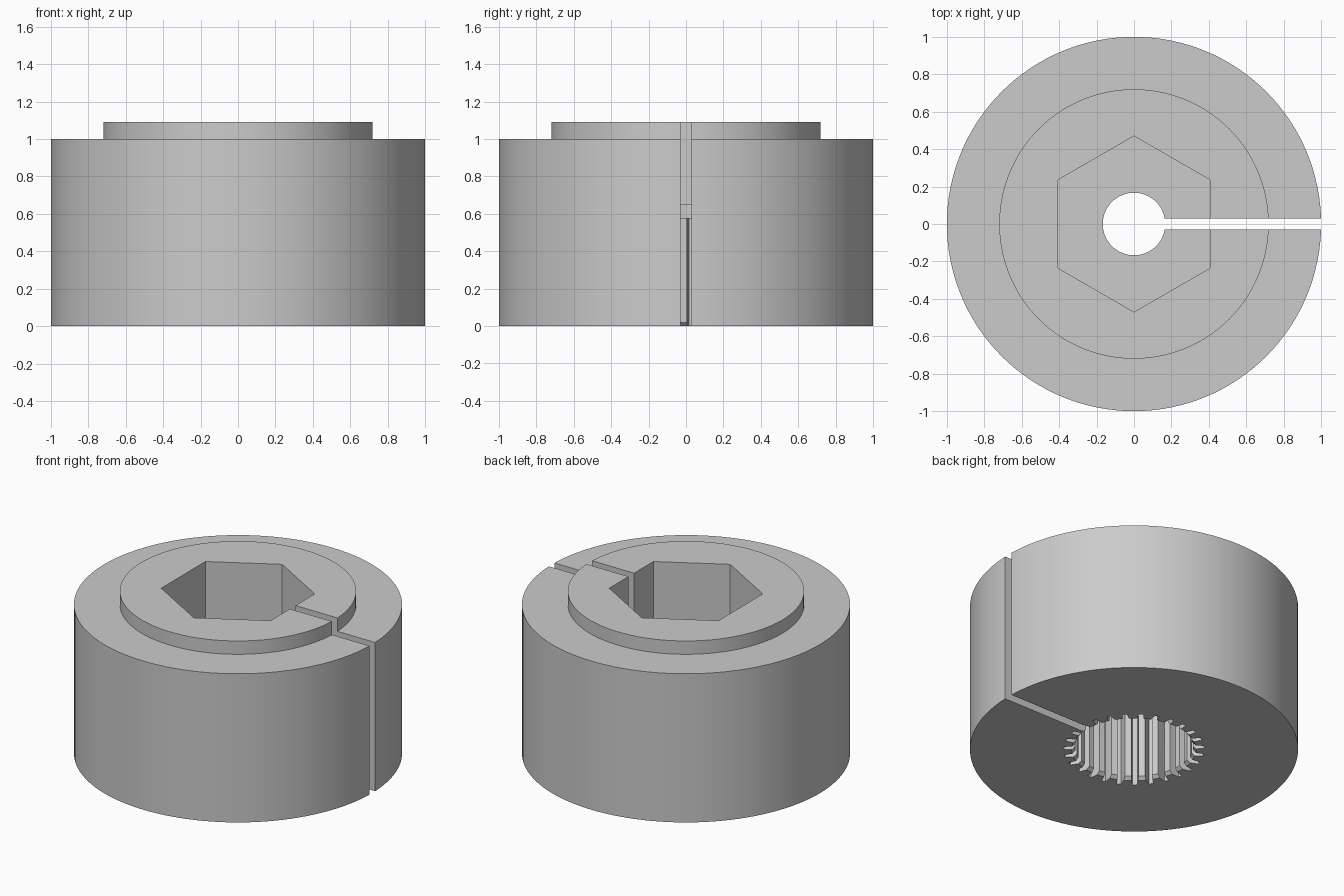
import bpy, bmesh
from math import sin, cos, pi, radians

cube = bpy.data.objects.get("Cube")
if cube:
    bpy.data.objects.remove(cube, do_unlink=True)

grey = bpy.data.materials.new("plain grey")
grey.use_nodes = True
grey.diffuse_color = (0.6, 0.6, 0.6, 1)
grey.node_tree.nodes["Principled BSDF"].inputs["Base Color"].default_value = (0.6, 0.6, 0.6, 1)


def circle(radius, sides=128, start=0.0):
    return [(radius * cos(start + 2 * pi * i / sides), radius * sin(start + 2 * pi * i / sides))
            for i in range(sides)]


def splined_outline(bore, root, count, offset, mouth, floor):
    """Round bore with narrow tapered grooves cut outward."""
    pitch = 2 * pi / count
    points = []
    for i in range(count):
        a = offset + i * pitch
        for radius, half in ((bore, -mouth), (root, -floor), (root, floor), (bore, mouth)):
            points.append((radius * cos(a + half / radius), radius * sin(a + half / radius)))
        points.append((bore * cos(a + pitch / 2), bore * sin(a + pitch / 2)))
    return points


def loft(name, layers):
    """Closed solid through stacked outlines, given as (outline, z)."""
    bm = bmesh.new()
    rings = [[bm.verts.new((x, y, z)) for x, y in outline] for outline, z in layers]
    for low, high in zip(rings, rings[1:]):
        n = len(low)
        for i in range(n):
            j = (i + 1) % n
            bm.faces.new((low[i], low[j], high[j], high[i]))
    bm.faces.new(rings[0][::-1])
    bm.faces.new(rings[-1])
    bmesh.ops.recalc_face_normals(bm, faces=bm.faces)
    mesh = bpy.data.meshes.new(name)
    bm.to_mesh(mesh)
    bm.free()
    mesh.materials.append(grey)
    obj = bpy.data.objects.new(name, mesh)
    bpy.context.collection.objects.link(obj)
    return obj


# Round body with a raised collar
body = loft("clamp_body", [(circle(1), 0), (circle(1), 1), (circle(0.72), 1), (circle(0.72), 1.09)])

# Hexagonal pocket, through hole, splined socket, its lead-in, and clamping slot
hexagon = circle(0.47, 6, pi / 2)
hole = circle(0.167, 64)
spline = splined_outline(0.36, 0.43, 27, radians(2.5), 0.022, 0.014)
slot = [(0, -0.03), (1.2, -0.03), (1.2, 0.03), (0, 0.03)]
cutters = [
    loft("hex_pocket_cutter", [(hexagon, 0.65), (hexagon, 1.3)]),
    loft("hole_cutter", [(hole, 0.3), (hole, 0.9)]),
    loft("spline_cutter", [(spline, -0.1), (spline, 0.575)]),
    loft("lead_in_cutter", [(circle(0.40), -0.02), (circle(0.34), 0.04)]),
    loft("slot_cutter", [(slot, -0.2), (slot, 1.3)]),
]

bpy.ops.object.select_all(action='DESELECT')
bpy.context.view_layer.objects.active = body
body.select_set(True)
for cutter in cutters:
    cutter.hide_render = True
    mod = body.modifiers.new(cutter.name, 'BOOLEAN')
    mod.operation = 'DIFFERENCE'
    mod.solver = 'EXACT'
    mod.object = cutter
    bpy.ops.object.modifier_apply(modifier=mod.name)
    bpy.data.objects.remove(cutter, do_unlink=True)

bpy.ops.object.shade_smooth_by_angle(angle=radians(25))
